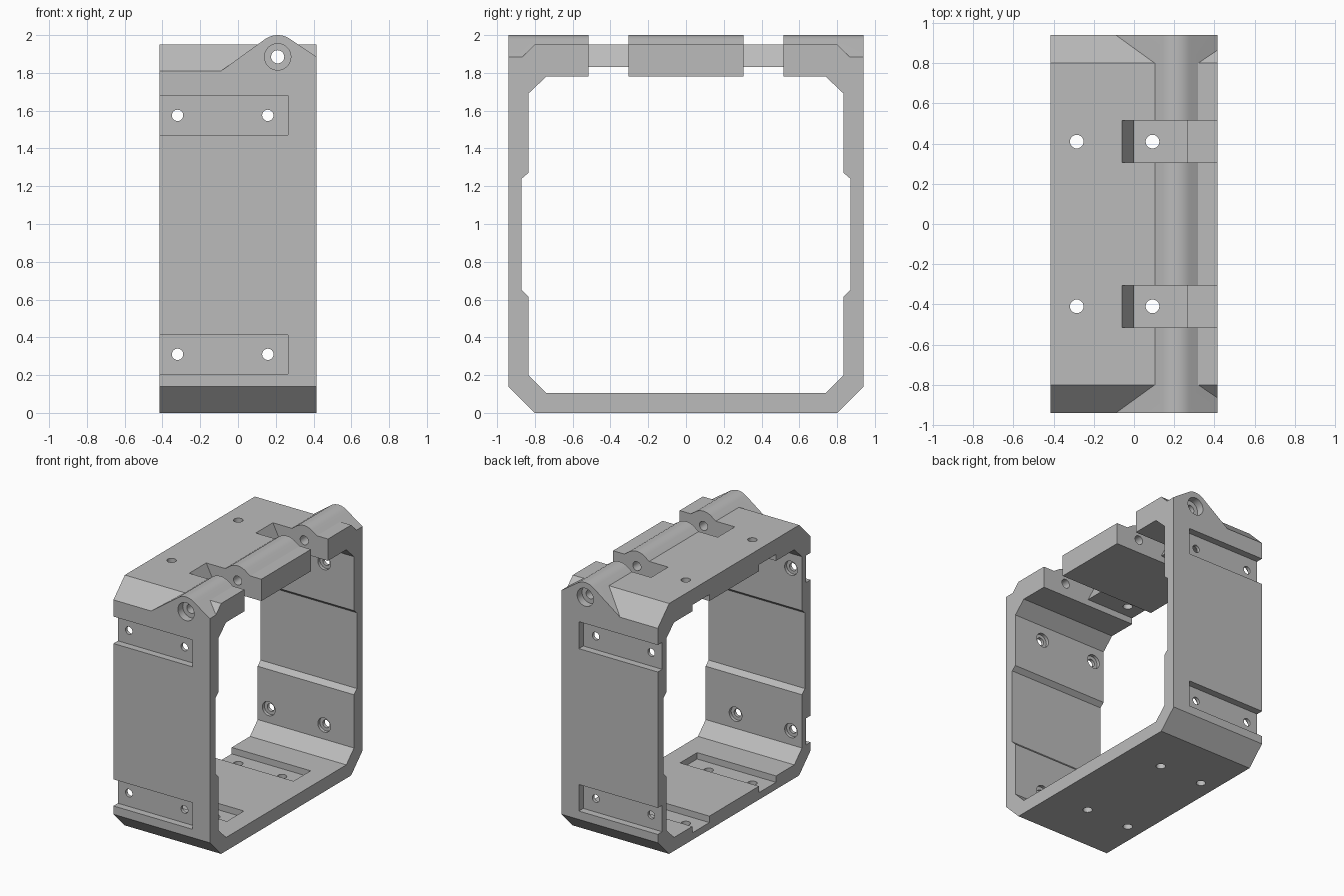
import bpy, bmesh
from math import radians, sin, cos
from mathutils import Vector

cube = bpy.data.objects.get("Cube")
if cube:
    bpy.data.objects.remove(cube, do_unlink=True)

grey = bpy.data.materials.new("plain grey")
grey.use_nodes = True
colour = (0.5, 0.5, 0.5, 1)
grey.diffuse_color = colour
grey.node_tree.nodes["Principled BSDF"].inputs["Base Color"].default_value = colour

X0, X1, Y1 = -0.415, 0.415, 0.94
OVER = 0.1  # how far cutters reach past open ends


def prism(name, outline, axis, lo, hi):
    """Extrude a 2D outline: axis 'x' takes (y, z), 'y' takes (x, z), 'z' takes (x, y)."""
    place = {"x": lambda a, b, t: (t, a, b),
             "y": lambda a, b, t: (a, t, b),
             "z": lambda a, b, t: (a, b, t)}[axis]
    bm = bmesh.new()
    face = bm.faces.new([bm.verts.new(place(a, b, lo)) for a, b in outline])
    res = bmesh.ops.extrude_face_region(bm, geom=[face])
    moved = [g for g in res["geom"] if isinstance(g, bmesh.types.BMVert)]
    bmesh.ops.translate(bm, verts=moved, vec=Vector(place(0, 0, hi - lo)))
    bmesh.ops.recalc_face_normals(bm, faces=bm.faces)
    mesh = bpy.data.meshes.new(name)
    bm.to_mesh(mesh)
    bm.free()
    mesh.materials.append(grey)
    ob = bpy.data.objects.new(name, mesh)
    bpy.context.collection.objects.link(ob)
    return ob


def box(x, y, z):
    return prism("pocket_cutter", [(x[0], z[0]), (x[1], z[0]), (x[1], z[1]), (x[0], z[1])],
                 "y", *y)


def rod(a, b, r, axis, lo, hi, n=32):
    ring = [(a + r * cos(radians(360 * i / n)), b + r * sin(radians(360 * i / n)))
            for i in range(n)]
    return prism("hole_cutter", ring, axis, lo, hi)


def combine(target, tool, operation="DIFFERENCE"):
    """Apply a boolean and remove the helper."""
    mod = target.modifiers.new("cut", "BOOLEAN")
    mod.operation, mod.object, mod.solver = operation, tool, "EXACT"
    tool.hide_render = True
    graph = bpy.context.evaluated_depsgraph_get()
    mesh = bpy.data.meshes.new_from_object(target.evaluated_get(graph))
    target.modifiers.clear()
    target.data = mesh
    bpy.data.objects.remove(tool, do_unlink=True)


def mirrored(half):
    return half + [(-y, z) for y, z in reversed(half)]


# Chamfered outer block
frame = prism("hinged_frame", mirrored([(0.8, 0), (Y1, 0.14), (Y1, 1.81), (0.8, 1.95)]),
              "x", X0, X1)

# Hinge ridge with a rounded crest
RX, RZ, RR = 0.21, 1.885, 0.115
crest = [(RX + RR * cos(radians(a)), RZ + RR * sin(radians(a))) for a in range(55, 126, 7)]
ridge = prism("hinge_ridge", [(-0.09, 1.81), (X1, 1.81), (X1, RZ)] + crest, "y", -Y1, Y1)
combine(frame, ridge, "UNION")

# Inner opening with wider side channels
opening = mirrored([(0.74, 0.105), (0.835, 0.2), (0.835, 0.615), (0.87, 0.65), (0.87, 1.24),
                    (0.835, 1.27), (0.835, 1.69), (0.74, 1.78)])
combine(frame, prism("opening_cutter", opening, "x", X0 - OVER, X1 + OVER))

# Hinge pin bore
combine(frame, rod(RX, RZ, 0.035, "y", -Y1 - OVER, Y1 + OVER))

for s in (-1, 1):
    # Recess at each end of the pin bore
    combine(frame, rod(RX, RZ, 0.07, "y", *sorted((s * (Y1 - 0.06), s * (Y1 + OVER)))))

    # Hinge gaps through the top, with a sloping inner wall
    gap = [(-0.085, 2.0), (-0.135, 2.1), (0.6, 2.1), (0.6, 1.7), (0.065, 1.7)]
    gap[0] = (-0.06 - 0.025, 2.0)
    band = sorted((s * 0.305, s * 0.515))
    combine(frame, prism("gap_cutter", gap, "y", *band))

    # Strap pockets inside the floor and under the top
    combine(frame, box((X0 - OVER, 0.265), band, (0.055, 0.3)))
    combine(frame, box((X0 - OVER, 0.265), band, (1.6, 1.83)))

    # Bolt holes in the floor and the top
    for x in (-0.285, 0.092):
        combine(frame, rod(x, s * 0.41, 0.034, "z", -OVER, 0.3))
    combine(frame, rod(-0.285, s * 0.41, 0.034, "z", 1.6, 2.1))

    # Strap pockets outside the walls, and bolt holes recessed on the inner side
    for low, high, hole in ((0.205, 0.412, 0.31), (1.47, 1.68, 1.575)):
        combine(frame, box((X0 - OVER, 0.265), sorted((s * 0.885, s * 1.1)), (low, high)))
        for x in (-0.32, 0.158):
            combine(frame, rod(x, hole, 0.03, "y", *sorted((s * 0.7, s * 1.1))))
            combine(frame, rod(x, hole, 0.055, "y", *sorted((s * 0.7, s * 0.86))))

# Smooth the round parts, keep edges sharp
bpy.ops.object.select_all(action="DESELECT")
frame.select_set(True)
bpy.context.view_layer.objects.active = frame
bpy.ops.object.shade_smooth_by_angle(angle=radians(25))
